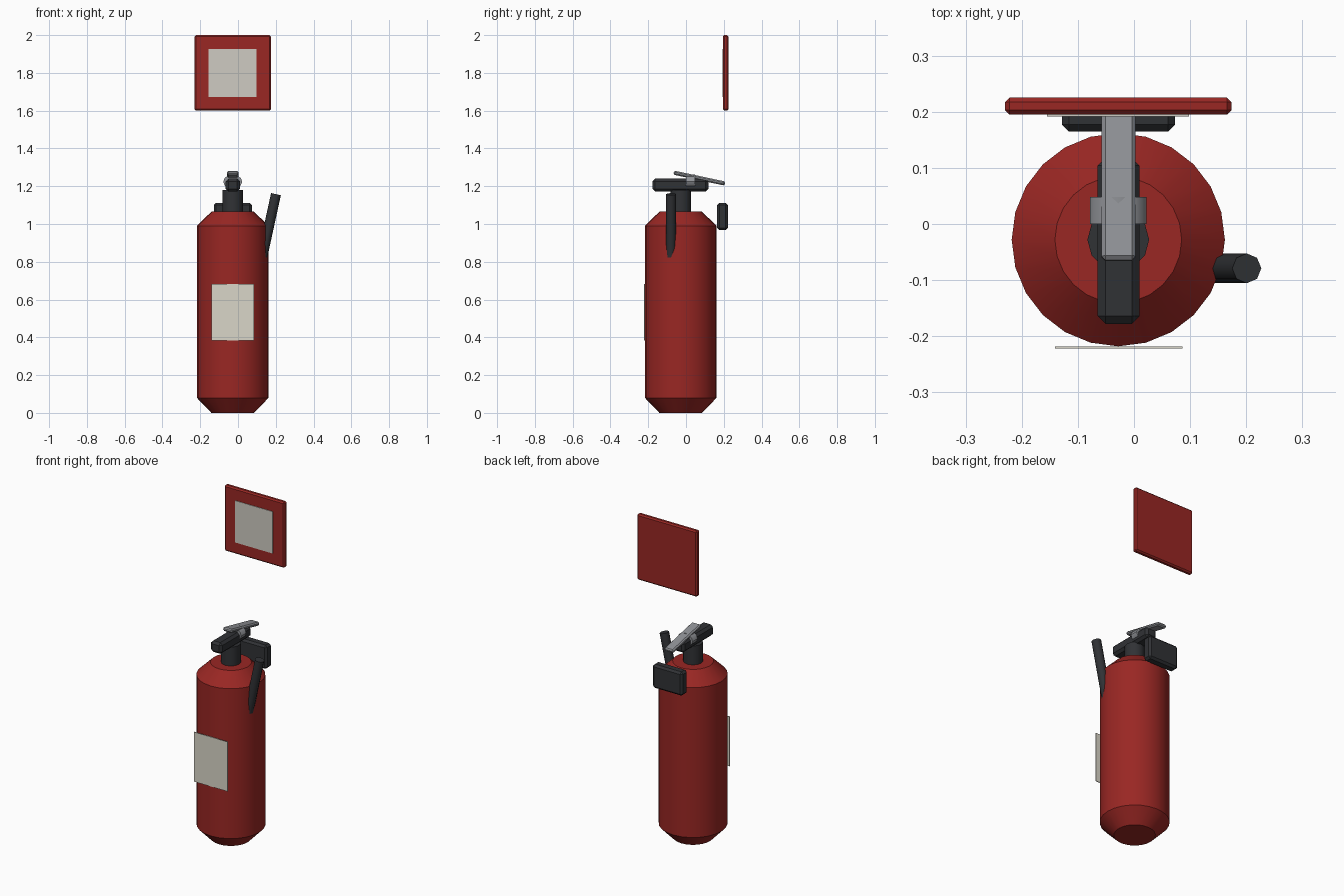
import bpy, bmesh, math
from mathutils import Matrix, Vector

if "Cube" in bpy.data.objects:
    bpy.data.objects.remove(bpy.data.objects["Cube"])

AX, AY = -0.028, -0.028  # bottle axis


def material(name, r, g, b):
    m = bpy.data.materials.new(name)
    m.diffuse_color = (r, g, b, 1)
    m.use_nodes = True
    m.node_tree.nodes["Principled BSDF"].inputs["Base Color"].default_value = m.diffuse_color
    return m


RED = material("red_paint", 0.32, 0.02, 0.017)
BLACK = material("black_plastic", 0.03, 0.032, 0.036)
STEEL = material("steel", 0.28, 0.29, 0.31)
PAPER = material("paper", 0.70, 0.67, 0.58)
PANEL = material("sign_panel", 0.62, 0.60, 0.54)


def finish(name, bm, mat, smooth=None):
    bmesh.ops.recalc_face_normals(bm, faces=bm.faces)
    me = bpy.data.meshes.new(name)
    bm.to_mesh(me)
    bm.free()
    me.materials.append(mat)
    ob = bpy.data.objects.new(name, me)
    bpy.context.collection.objects.link(ob)
    if smooth:
        bpy.ops.object.select_all(action='DESELECT')
        ob.select_set(True)
        bpy.context.view_layer.objects.active = ob
        bpy.ops.object.shade_smooth_by_angle(angle=math.radians(smooth))
    return ob


def box(name, lo, hi, mat, bevel=0, tilt=0):
    """Box between two corners, optionally chamfered and tilted about x."""
    lo, hi = Vector(lo), Vector(hi)
    bm = bmesh.new()
    bmesh.ops.create_cube(bm, size=1)
    bmesh.ops.scale(bm, vec=hi - lo, verts=bm.verts)
    if bevel:
        bmesh.ops.bevel(bm, geom=bm.edges[:], offset=bevel, segments=1,
                        affect='EDGES', profile=0.5)
    bm.transform(Matrix.Translation((lo + hi) / 2) @ Matrix.Rotation(tilt, 4, 'X'))
    return finish(name, bm, mat)


def rod(name, centre, radius, depth, sides, mat, rot, scale=(1, 1, 1)):
    """Cylinder rotated and squashed into place."""
    bm = bmesh.new()
    bmesh.ops.create_cone(bm, cap_ends=True, segments=sides, radius1=radius,
                          radius2=radius, depth=depth)
    bm.transform(Matrix.Translation(centre) @ Matrix.Diagonal((*scale, 1)) @ rot)
    return finish(name, bm, mat, 35 if sides > 8 else 50)


def lathe(name, profile, sides, mat):
    """Closed turned body from (radius, z) rings with flat end caps."""
    bm = bmesh.new()
    rings = [[bm.verts.new((AX + r * math.cos(2 * math.pi * i / sides),
                            AY + r * math.sin(2 * math.pi * i / sides), z))
              for i in range(sides)] for r, z in profile]
    for a, b in zip(rings, rings[1:]):
        for i in range(sides):
            j = (i + 1) % sides
            bm.faces.new((a[i], a[j], b[j], b[i]))
    bm.faces.new(rings[0][::-1])
    bm.faces.new(rings[-1])
    return finish(name, bm, mat, 32)


# Bottle with chamfered foot and shoulder
lathe("bottle", [(0.113, 0), (0.19, 0.08), (0.19, 0.99), (0.113, 1.065)], 24, RED)

# Valve: neck, fixed carry handle, squeeze lever and pivot
lathe("valve_neck", [(0.055, 1.05), (0.055, 1.18)], 12, BLACK)
box("carry_handle", (-0.065, -0.178, 1.172), (0.010, 0.118, 1.24), BLACK, 0.014)
box("squeeze_lever", (-0.058, -0.068, 1.232), (0.003, 0.209, 1.254), STEEL, 0.007,
    math.radians(-12))
rod("lever_pivot", (AX, 0.024, 1.224), 0.05, 0.048, 12, STEEL,
    Matrix.Rotation(math.radians(90), 4, 'X'), (1, 1, 0.75))

# Discharge horn leaning out of the side of the bottle
tilt, length = math.radians(12.3), 0.42
axis = Vector((math.sin(tilt), 0, math.cos(tilt)))
rod("discharge_horn", Vector((0.201, -0.079, 1.158)) - axis * length / 2, 0.0265,
    length, 8, BLACK, Matrix.Rotation(tilt, 4, 'Y'))

# Label, wall bracket and location sign
box("front_label", (-0.141, -0.222, 0.382), (0.086, -0.218, 0.683), PAPER)
box("wall_bracket", (-0.128, 0.165, 0.968), (0.073, 0.222, 1.112), BLACK, 0.012)
box("wall_sign", (-0.23, 0.195, 1.60), (0.174, 0.225, 2.0), RED, 0.008)
box("sign_panel", (-0.155, 0.192, 1.672), (0.098, 0.196, 1.926), PANEL)
